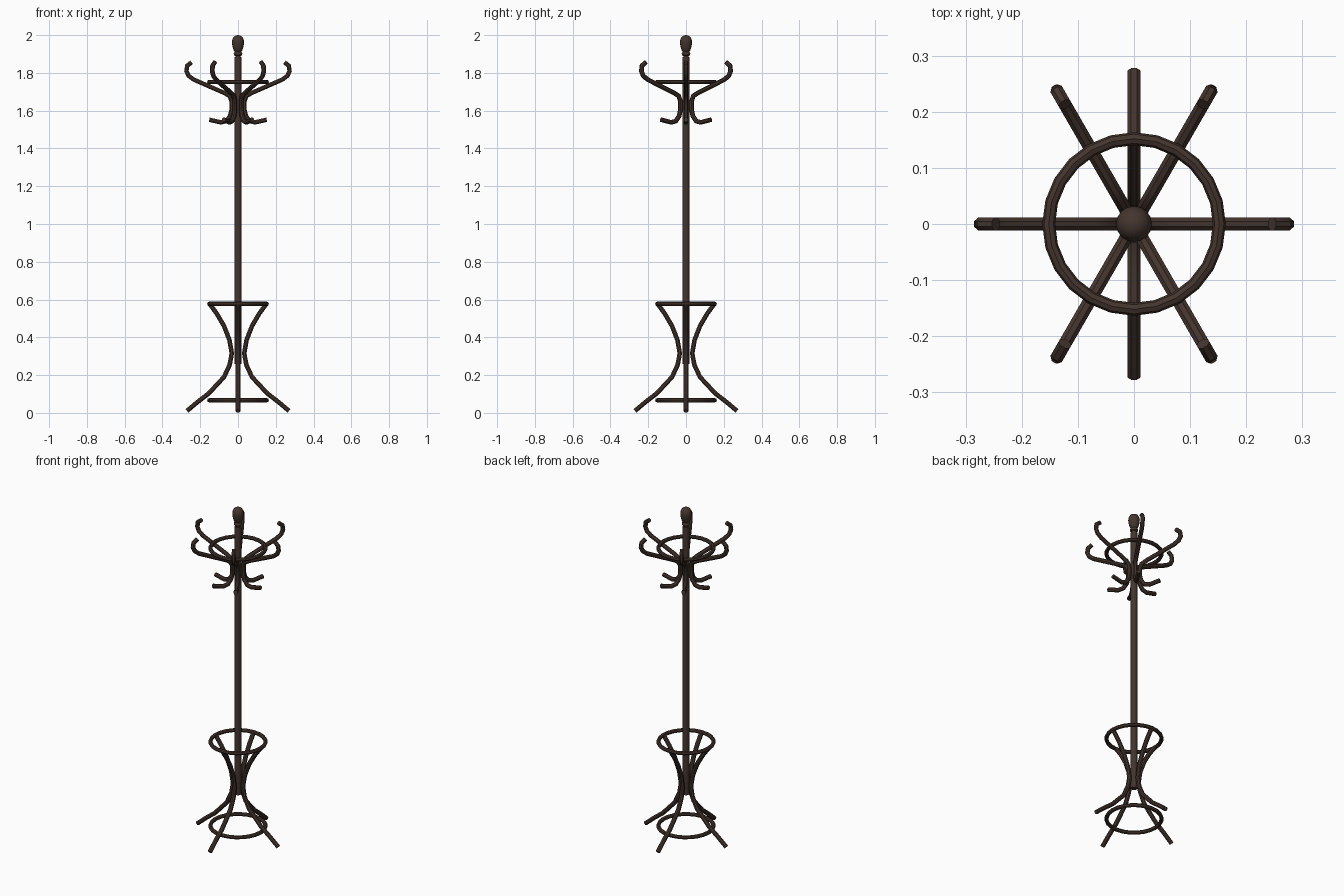
import bpy, bmesh, math
from mathutils import Vector

if "Cube" in bpy.data.objects:
    bpy.data.objects.remove(bpy.data.objects["Cube"])

wood = bpy.data.materials.new("dark brown wood")
wood.diffuse_color = (0.058, 0.035, 0.027, 1)
wood.use_nodes = True
wood.node_tree.nodes["Principled BSDF"].inputs["Base Color"].default_value = wood.diffuse_color


def finish(name, bm, angle=40):
    bmesh.ops.recalc_face_normals(bm, faces=bm.faces)
    me = bpy.data.meshes.new(name)
    bm.to_mesh(me)
    bm.free()
    me.materials.append(wood)
    ob = bpy.data.objects.new(name, me)
    bpy.context.collection.objects.link(ob)
    bpy.ops.object.select_all(action='DESELECT')
    ob.select_set(True)
    bpy.context.view_layer.objects.active = ob
    bpy.ops.object.shade_smooth_by_angle(angle=math.radians(angle))
    return ob


def skin(bm, loops, closed=False):
    n = len(loops[0])
    for k in range(len(loops) if closed else len(loops) - 1):
        a, b = loops[k], loops[(k + 1) % len(loops)]
        for i in range(n):
            j = (i + 1) % n
            bm.faces.new((a[i], a[j], b[j], b[i]))
    if not closed:
        bm.faces.new(loops[0])
        bm.faces.new(loops[-1])


def bent_rod(name, path, radius, angle, sides=8):
    """Tube swept along an (r, z) path lying in a vertical plane at the given angle."""
    bm = bmesh.new()
    out = Vector((math.cos(angle), math.sin(angle), 0))
    side = Vector((-math.sin(angle), math.cos(angle), 0))
    up = Vector((0, 0, 1))
    pts = [out * r + up * z for r, z in path]
    loops = []
    for k, p in enumerate(pts):
        d1 = (p - pts[k - 1]).normalized() if k else (pts[1] - p).normalized()
        d2 = (pts[k + 1] - p).normalized() if k < len(pts) - 1 else d1
        t = (d1 + d2).normalized()
        nrm = t.cross(side) / max(t.dot(d1), 0.6)
        loops.append([bm.verts.new(p + radius * (math.cos(a) * side + math.sin(a) * nrm))
                      for a in (2 * math.pi * (i + 0.5) / sides for i in range(sides))])
    skin(bm, loops)
    return finish(name, bm)


def ring(name, z, major=0.152, minor=0.0115, segs=24, sides=8):
    bm = bmesh.new()
    loops = []
    for k in range(segs):
        a = 2 * math.pi * k / segs
        loops.append([bm.verts.new(((major + minor * math.cos(b)) * math.cos(a),
                                    (major + minor * math.cos(b)) * math.sin(a),
                                    z + minor * math.sin(b)))
                      for b in (2 * math.pi * i / sides for i in range(sides))])
    skin(bm, loops, closed=True)
    return finish(name, bm)


def turned(name, profile, sides=16):
    bm = bmesh.new()
    loops = [[bm.verts.new((r * math.cos(2 * math.pi * i / sides),
                            r * math.sin(2 * math.pi * i / sides), z)) for i in range(sides)]
             for r, z in profile]
    skin(bm, loops)
    return finish(name, bm)


# central pole and turned finial
turned("pole", [(0.0185, 0.26), (0.0185, 1.885)])
turned("finial", [(0.014, 1.88), (0.014, 1.89), (0.021, 1.894), (0.023, 1.901), (0.021, 1.908),
                  (0.017, 1.911), (0.022, 1.918), (0.027, 1.932), (0.031, 1.95), (0.032, 1.966),
                  (0.029, 1.981), (0.022, 1.992), (0.012, 1.998), (0.003, 2.0)])

# hoops: hat ring, umbrella ring, foot ring
ring("hat_ring", 1.752)
ring("umbrella_ring", 0.577)
ring("foot_ring", 0.067)

# six double coat hooks
hook = [(0.152, 1.552), (0.09, 1.538), (0.062, 1.545), (0.042, 1.572), (0.034, 1.605),
        (0.034, 1.65), (0.045, 1.678), (0.075, 1.695), (0.16, 1.732), (0.235, 1.765),
        (0.262, 1.785), (0.273, 1.81), (0.269, 1.838), (0.246, 1.856)]
for i in range(6):
    bent_rod(f"coat_hook_{i + 1}", hook, 0.0125, i * math.pi / 3)

# four curved legs
leg = [(0.15, 0.577), (0.112, 0.525), (0.074, 0.46), (0.045, 0.385), (0.033, 0.315),
       (0.044, 0.255), (0.074, 0.19), (0.155, 0.103), (0.215, 0.057), (0.27, 0.0105)]
for i in range(4):
    bent_rod(f"leg_{i + 1}", leg, 0.013, i * math.pi / 2)
